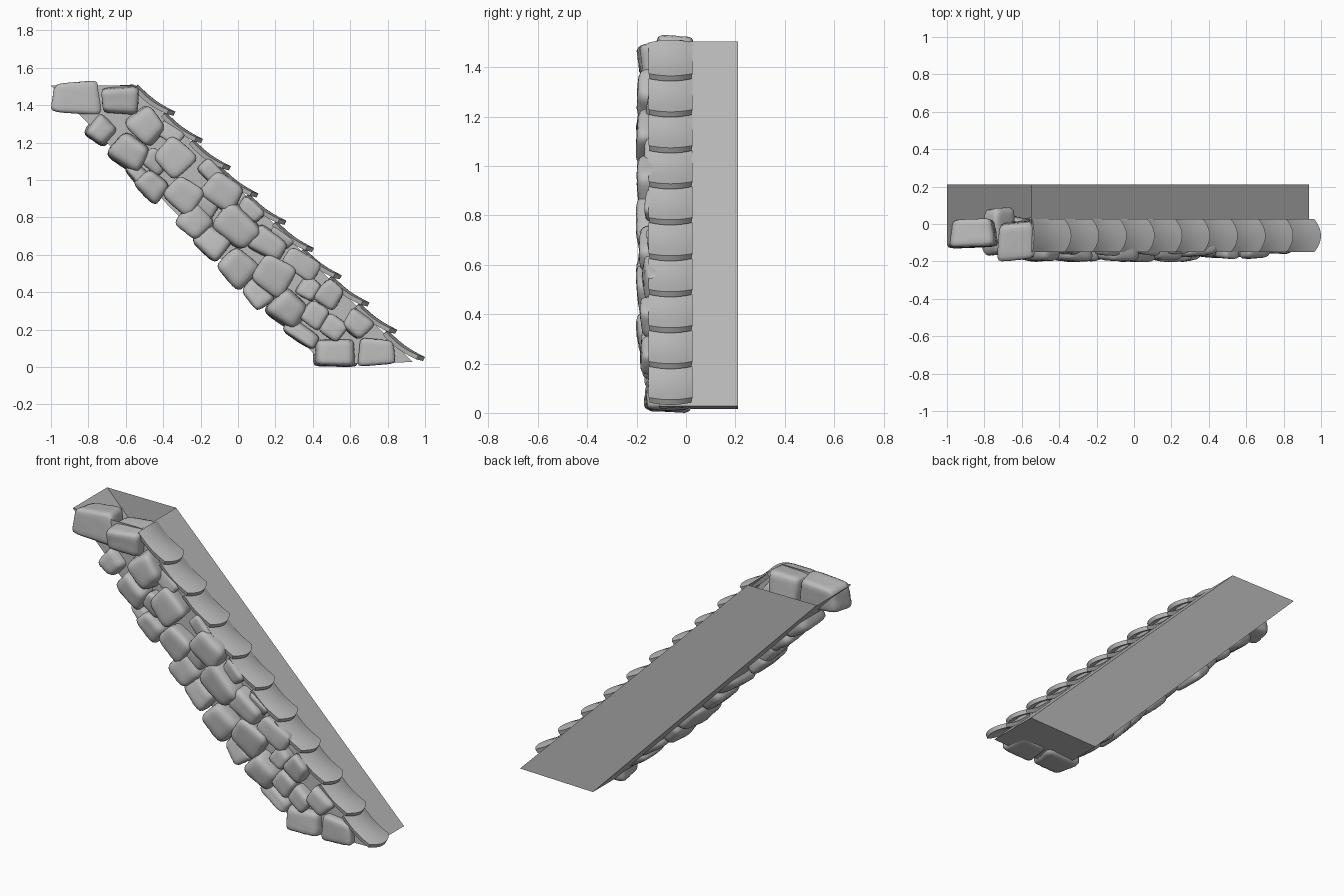
import bpy
import bmesh
import random
from math import radians, sin, pi
from mathutils import Vector, Matrix

random.seed(4)
cube = bpy.data.objects.get("Cube")
if cube:
    bpy.data.objects.remove(cube)


def make_material(name, color):
    material = bpy.data.materials.new(name)
    material.use_nodes = True
    material.diffuse_color = color
    material.node_tree.nodes["Principled BSDF"].inputs["Base Color"].default_value = color
    return material


GREY = make_material("stone grey", (0.5, 0.5, 0.5, 1))
SLOPE_NORMAL = Vector((0.706, 0, 0.708))


def finish(bm, name, smooth_angle=None):
    """Turn a bmesh into a named object, smooth shaded if an angle is given."""
    mesh = bpy.data.meshes.new(name)
    bm.to_mesh(mesh)
    bm.free()
    mesh.materials.append(GREY)
    obj = bpy.data.objects.new(name, mesh)
    bpy.context.scene.collection.objects.link(obj)
    if smooth_angle:
        mesh.shade_smooth()
        mesh.set_sharp_from_angle(angle=radians(smooth_angle))
    return obj


def add_core():
    """Slanted hollow wall core, open at the top."""
    outline = [(-1, 1.505), (0.46, 0.015), (0.935, 0.027), (-0.55, 1.505)]
    bm = bmesh.new()
    front = [bm.verts.new((x, -0.11, z)) for x, z in outline]
    back = [bm.verts.new((x, 0.21, z)) for x, z in outline]
    bm.faces.new(front)
    bm.faces.new(back[::-1])
    for i in range(3):
        bm.faces.new((front[i], back[i], back[i + 1], front[i + 1]))
    bmesh.ops.recalc_face_normals(bm, faces=bm.faces)
    finish(bm, "wall_core")


def add_stone(name, center, size, tilt=0, squareness=5):
    """Pillow-shaped, irregular block fitted to the given size."""
    bm = bmesh.new()
    bmesh.ops.create_cube(bm, size=2)
    bmesh.ops.subdivide_edges(bm, edges=bm.edges[:], cuts=7, use_grid_fill=True)
    taper = [random.uniform(-0.14, 0.14) for _ in range(6)]
    for v in bm.verts:
        p = v.co / sum(abs(c) ** squareness for c in v.co) ** (1 / squareness)
        x, y, z = p
        v.co = (x + taper[0] * x * z + taper[1] * x * y,
                y + taper[2] * x + taper[3] * z,
                z + taper[4] * x * z + taper[5] * z * y)
        v.co += Vector([random.uniform(-0.015, 0.015) for _ in range(3)])
    # fit the block to its bounds before tilting it
    for axis in range(3):
        values = [v.co[axis] for v in bm.verts]
        low, span = min(values), max(values) - min(values)
        for v in bm.verts:
            v.co[axis] = ((v.co[axis] - low) / span - 0.5) * size[axis]
    bmesh.ops.transform(bm, verts=bm.verts, matrix=Matrix.Translation(center)
                        @ Matrix.Rotation(radians(tilt), 4, 'Y'))
    bmesh.ops.recalc_face_normals(bm, faces=bm.faces)
    finish(bm, name, 70)


def add_tile(index, lip):
    """Barrel roof tile: sagging along the slope, crowned across it."""
    down = Vector((0.2, 0, -0.146))
    normal = Vector((0.59, 0, 0.81))
    start = lip - down
    rows, columns = 6, 10
    bm = bmesh.new()
    grid = []
    for r in range(rows + 1):
        s = r / rows
        row = []
        for c in range(columns + 1):
            t = 2 * c / columns - 1
            p = start + down * s * (1 - 0.14 * t * t)
            p -= normal * (0.013 * sin(pi * s) + 0.014 * t * t)
            p.y = -0.0625 + 0.0885 * t
            row.append(bm.verts.new(p))
        grid.append(row)
    for r in range(rows):
        for c in range(columns):
            bm.faces.new((grid[r][c], grid[r + 1][c],
                          grid[r + 1][c + 1], grid[r][c + 1]))
    obj = finish(bm, f"roof_tile_{index}")
    # give the sheet its thickness on the underside
    solid = obj.modifiers.new("thickness", 'SOLIDIFY')
    solid.thickness = 0.024
    solid.offset = -1
    bpy.context.view_layer.objects.active = obj
    obj.select_set(True)
    bpy.ops.object.modifier_apply(modifier=solid.name)
    bpy.ops.object.shade_smooth_by_angle(angle=radians(40))
    obj.select_set(False)


add_core()

# Roof tiles stepping down the slope
for i in range(10):
    add_tile(i + 1, Vector((-0.335 + 0.1483 * i, 0, 1.365 - 0.1457 * i)))

# Facing stones: centre x, centre z, width, height in hundredths
FACING = [
    (-58, 115, 20, 18), (-49, 129, 20, 17),
    (-34, 112, 19, 18), (-46, 97, 17, 14), (-53, 103, 15, 10),
    (-29, 92, 19, 17), (-23, 78, 17, 17), (-8, 94, 21, 17),
    (-1, 75, 24, 20), (-14, 67, 18, 16), (0, 53, 19, 18),
    (19, 49, 20, 19), (10, 39, 17, 12), (27, 31, 21, 19),
    (34, 55, 20, 12), (38, 42, 12, 12), (49, 39, 14, 14),
    (41, 28, 14, 13), (51, 21, 13, 12), (64, 23, 15, 14),
    (34, 18, 20, 10), (-14, 104, 15, 10), (-36, 125, 14, 9),
    (8, 85, 15, 10), (16, 66, 20, 15), (-44, 110, 13, 12),
    (-17, 86, 12, 11), (24, 70, 14, 8),
]
TOP_LIMIT, UNDERSIDE = 0.69, 0.36
for i, stone in enumerate(FACING):
    x, z, w, h = [value / 100 for value in stone]
    center = Vector((x, 0, z))
    across = center.dot(SLOPE_NORMAL)
    # stones on the underside edge reach deeper into the wall
    front = max(-0.203, -0.125 - 0.44 * min(w, h))
    back = 0.04 if across - h / 2 < UNDERSIDE else -0.05
    center.y = (front + back) / 2
    # keep every stone beneath the roof tiles
    center -= SLOPE_NORMAL * max(0, across + h / 2 - TOP_LIMIT)
    add_stone(f"facing_stone_{i + 1}", center, (w, back - front, h),
              random.uniform(30, 50))

# Deep stone running through the wall below the head
add_stone("head_through_stone", (-0.73, -0.04, 1.265), (0.155, 0.26, 0.15), 40)

# Large blocks at the head and foot of the wall
add_stone("head_block_outer", (-0.865, -0.05, 1.44), (0.27, 0.16, 0.18), 0, 8)
add_stone("head_block_inner", (-0.63, -0.09, 1.425), (0.2, 0.22, 0.17), 0, 8)
add_stone("foot_block_outer", (0.52, -0.07, 0.078), (0.24, 0.2, 0.156), 0, 8)
add_stone("foot_block_inner", (0.74, -0.07, 0.08), (0.2, 0.18, 0.15), 0, 8)
